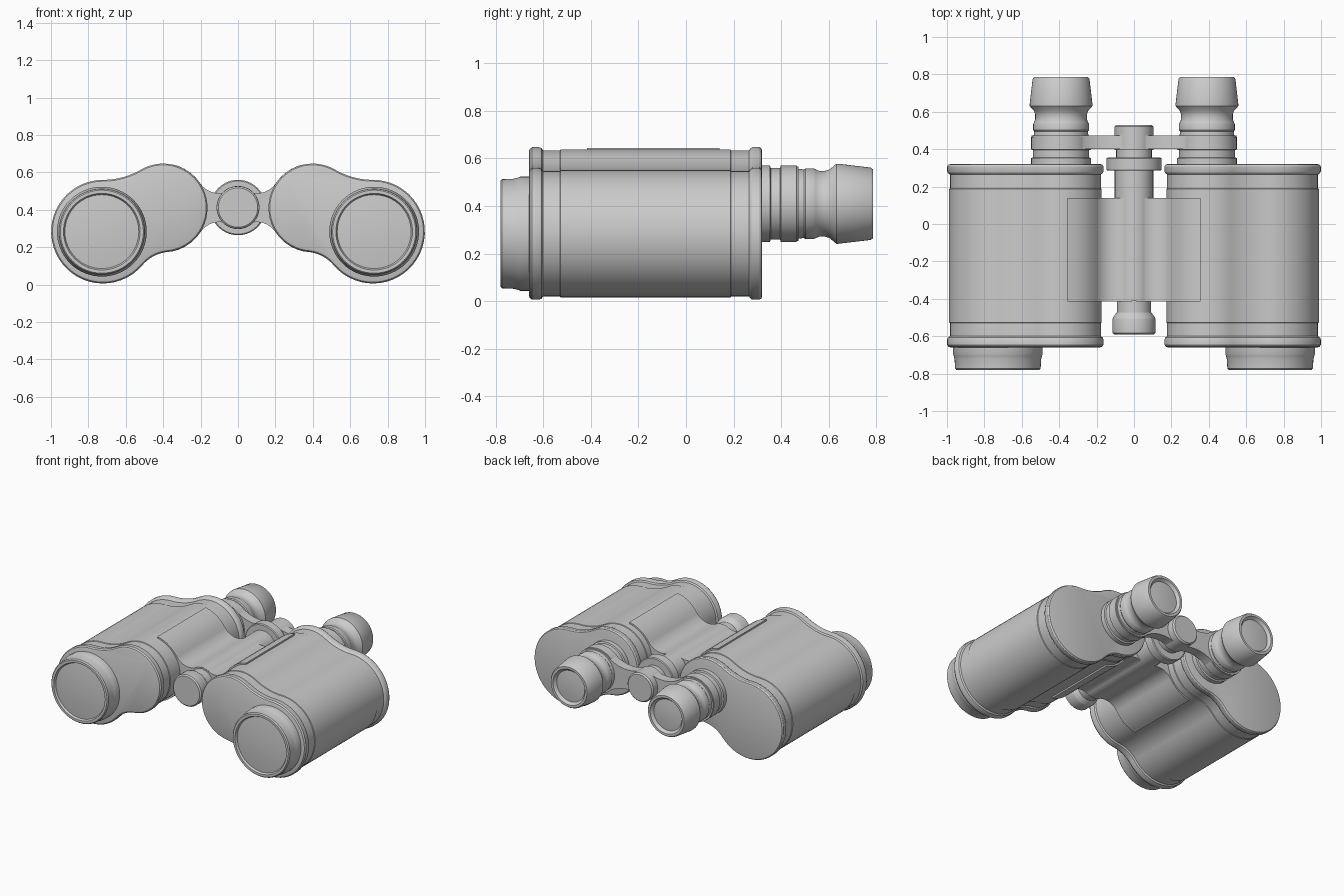
import bpy, bmesh
from math import sin, cos, pi, atan2, sqrt

if "Cube" in bpy.data.objects:
    bpy.data.objects.remove(bpy.data.objects["Cube"])

STEPS = 32


def arc(cx, cy, r, a, b):
    return [(cx + r * cos(a + (b - a) * i / STEPS), cy + r * sin(a + (b - a) * i / STEPS))
            for i in range(STEPS)]


def two_lobes(c1, r1, c2, r2, r_top, r_bottom, grow=0.0):
    """Outline of two circles joined by concave fillets, as (x, z) points."""
    dx, dz = c2[0] - c1[0], c2[1] - c1[1]
    d = sqrt(dx * dx + dz * dz)

    def fillet(r):
        p, q = r1 + r, r2 + r
        a = (p * p - q * q + d * d) / (2 * d)
        h = sqrt(p * p - a * a)
        return a, h, atan2(h, a), atan2(h, a - d)

    ta, th, t1, t2 = fillet(r_top)
    ba, bh, b1, b2 = fillet(r_bottom)
    pts = arc(0, 0, r1 + grow, t1, 2 * pi - b1)
    pts += arc(ba, -bh, r_bottom - grow, -b1 - pi, -b2 - pi)
    pts += arc(d, 0, r2 + grow, -b2, t2)
    pts += arc(ta, th, r_top - grow, t2 + pi, t1 + pi)
    ux, uz = dx / d, dz / d
    return [(c1[0] + u * ux - v * uz, c1[1] + u * uz + v * ux) for u, v in pts]


def loft(name, rings, mirror=True):
    """Skin a list of (y, outline) sections along y and cap the ends."""
    bm = bmesh.new()
    loops = [[bm.verts.new((x, y, z)) for x, z in pts] for y, pts in rings]
    n = len(loops[0])
    for a, b in zip(loops, loops[1:]):
        for i in range(n):
            j = (i + 1) % n
            bm.faces.new((a[i], a[j], b[j], b[i]))
    bm.faces.new(loops[0])
    bm.faces.new(loops[-1])
    bmesh.ops.remove_doubles(bm, verts=bm.verts, dist=1e-5)
    bmesh.ops.recalc_face_normals(bm, faces=bm.faces)
    me = bpy.data.meshes.new(name)
    bm.to_mesh(me)
    bm.free()
    ob = bpy.data.objects.new(name, me)
    bpy.context.collection.objects.link(ob)
    bpy.ops.object.select_all(action='DESELECT')
    ob.select_set(True)
    bpy.context.view_layer.objects.active = ob
    bpy.ops.object.shade_smooth_by_angle(angle=0.55)
    if mirror:
        ob.modifiers.new("Mirror", 'MIRROR')
    return ob


def lathe(name, cx, cz, profile, mirror=True):
    """Turn a (y, radius) profile about an axis parallel to y."""
    rings = [(y, [(cx + r * cos(2 * pi * i / 64), cz + r * sin(2 * pi * i / 64))
                  for i in range(64)]) for y, r in profile]
    return loft(name, rings, mirror)


# Prism housings with raised end rims
INNER, OUTER, AXIS = (0.40, 0.41), (0.722, 0.283), (0.0, 0.412)
body = [(-0.66, -0.018), (-0.656, -0.007), (-0.646, 0), (-0.618, 0), (-0.607, -0.004),
        (-0.60, -0.014), (-0.53, -0.014), (-0.527, -0.010), (0.187, -0.010),
        (0.19, -0.014), (0.265, -0.014), (0.272, -0.004), (0.28, 0), (0.308, 0),
        (0.317, -0.006), (0.32, -0.016)]
loft("prism_housing", [(y, two_lobes(INNER, 0.237, OUTER, 0.277, 0.4, 0.2, g))
                       for y, g in body])

# Objective barrels with domed front glass
lathe("objective_barrel", 0.728, 0.283, [
    (-0.64, 0.24), (-0.695, 0.24), (-0.705, 0.236), (-0.725, 0.231), (-0.772, 0.229),
    (-0.78, 0.222), (-0.78, 0.205), (-0.765, 0.197)])
lathe("objective_lens", 0.728, 0.283, [
    (-0.75, 0.198), (-0.766, 0.198), (-0.772, 0.14), (-0.776, 0.07), (-0.778, 0)])

# Eyepieces with stepped barrel and flared cup
lathe("eyepiece", 0.39, 0.409, [
    (0.30, 0.16), (0.352, 0.16), (0.356, 0.15), (0.395, 0.15), (0.398, 0.16),
    (0.465, 0.16), (0.468, 0.147), (0.495, 0.144), (0.502, 0.149), (0.535, 0.149),
    (0.545, 0.144), (0.56, 0.138), (0.585, 0.138), (0.605, 0.145), (0.625, 0.163),
    (0.632, 0.168), (0.64, 0.168), (0.775, 0.152), (0.785, 0.145), (0.785, 0.128),
    (0.765, 0.112)])
lathe("eyepiece_lens", 0.39, 0.409, [
    (0.75, 0.113), (0.765, 0.113), (0.771, 0.06), (0.773, 0)])

# Hinge plates wrapping the inner lobes
hinge = [p for p in two_lobes(AXIS, 0.102, INNER, 0.238, 0.12, 0.12)
         if -1e-6 <= p[0] <= 0.388]
loft("hinge_plate", [(-0.415, hinge), (0.14, hinge)])

# Bridge arms carrying the eyepieces
bridge = [p for p in two_lobes(AXIS, 0.1, (0.39, 0.409), 0.157, 0.25, 0.25) if p[0] >= -1e-6]
loft("bridge_arm", [(0.402, bridge), (0.472, bridge)])

# Central spindle, focus wheel and end knobs
lathe("focus_spindle", AXIS[0], AXIS[1], [
    (-0.59, 0), (-0.59, 0.105), (-0.582, 0.114), (-0.51, 0.115), (-0.50, 0.112),
    (-0.472, 0.092), (-0.41, 0.092), (-0.41, 0.103), (0.285, 0.103), (0.285, 0.142),
    (0.29, 0.148), (0.35, 0.148), (0.355, 0.142), (0.355, 0.095), (0.395, 0.095),
    (0.395, 0.104), (0.52, 0.104), (0.53, 0.095), (0.53, 0)], mirror=False)
